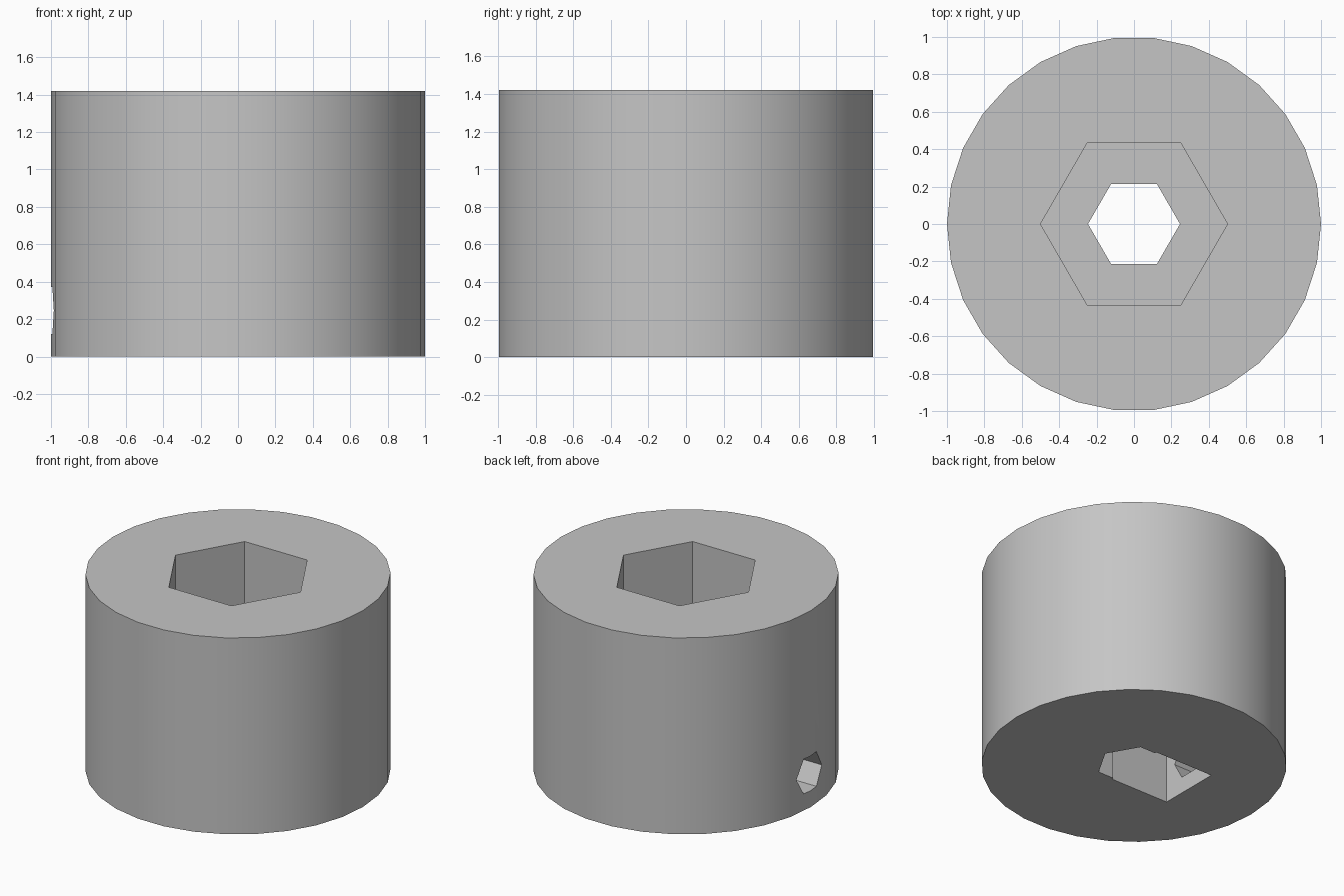
import bpy
from math import radians

HEIGHT = 1.42

if "Cube" in bpy.data.objects:
    bpy.data.objects.remove(bpy.data.objects["Cube"], do_unlink=True)

# Single grey material
grey = bpy.data.materials.new("plain grey")
grey.use_nodes = True
colour = (0.56, 0.56, 0.56, 1)
grey.diffuse_color = colour
bsdf = next(n for n in grey.node_tree.nodes if n.type == "BSDF_PRINCIPLED")
bsdf.inputs["Base Color"].default_value = colour


def finish(name):
    obj = bpy.context.object
    obj.name = name
    obj.data.materials.append(grey)
    return obj


def prism(name, sides, radius, low, high, turn=0):
    """Upright prism whose first corner points along x."""
    bpy.ops.mesh.primitive_cylinder_add(
        vertices=sides, radius=radius, depth=high - low,
        location=(0, 0, (low + high) / 2), rotation=(0, 0, radians(90 + turn)))
    bpy.ops.object.transform_apply(location=True, rotation=True, scale=True)
    return finish(name)


# Round collar body
body = prism("collar_body", 30, 1, 0, HEIGHT)

# Hexagonal socket in the top, and a narrower hexagonal bore right through
socket = prism("socket_cutter", 6, 0.5, 0.7, HEIGHT + 0.2)
bore = prism("bore_cutter", 6, 0.246, -0.2, HEIGHT + 0.1)

# Nut slot, open at the bottom, on the right of the bore
bpy.ops.mesh.primitive_cube_add(size=1, location=(-0.235, 0, 0.175))
slot = finish("nut_slot_cutter")
slot.scale = (0.47, 0.456, 0.65)

# Hexagonal set screw hole from the right side into the slot
bpy.ops.mesh.primitive_cylinder_add(
    vertices=6, radius=0.145, depth=0.9,
    location=(-0.75, 0, 0.245), rotation=(0, radians(90), 0))
screw = finish("screw_hole_cutter")

# Cut the openings one after another
bpy.context.view_layer.update()
for cutter in (socket, bore, slot, screw):
    cutter.hide_render = True
    cut = body.modifiers.new(cutter.name, "BOOLEAN")
    cut.operation = "DIFFERENCE"
    cut.solver = "EXACT"
    cut.object = cutter
    bpy.ops.object.select_all(action="DESELECT")
    bpy.context.view_layer.objects.active = body
    body.select_set(True)
    bpy.ops.object.modifier_apply(modifier=cut.name)
    bpy.data.objects.remove(cutter, do_unlink=True)

# Smooth round wall, crisp rims and socket corners
body.select_set(True)
bpy.context.view_layer.objects.active = body
bpy.ops.object.shade_smooth_by_angle(angle=radians(30))
